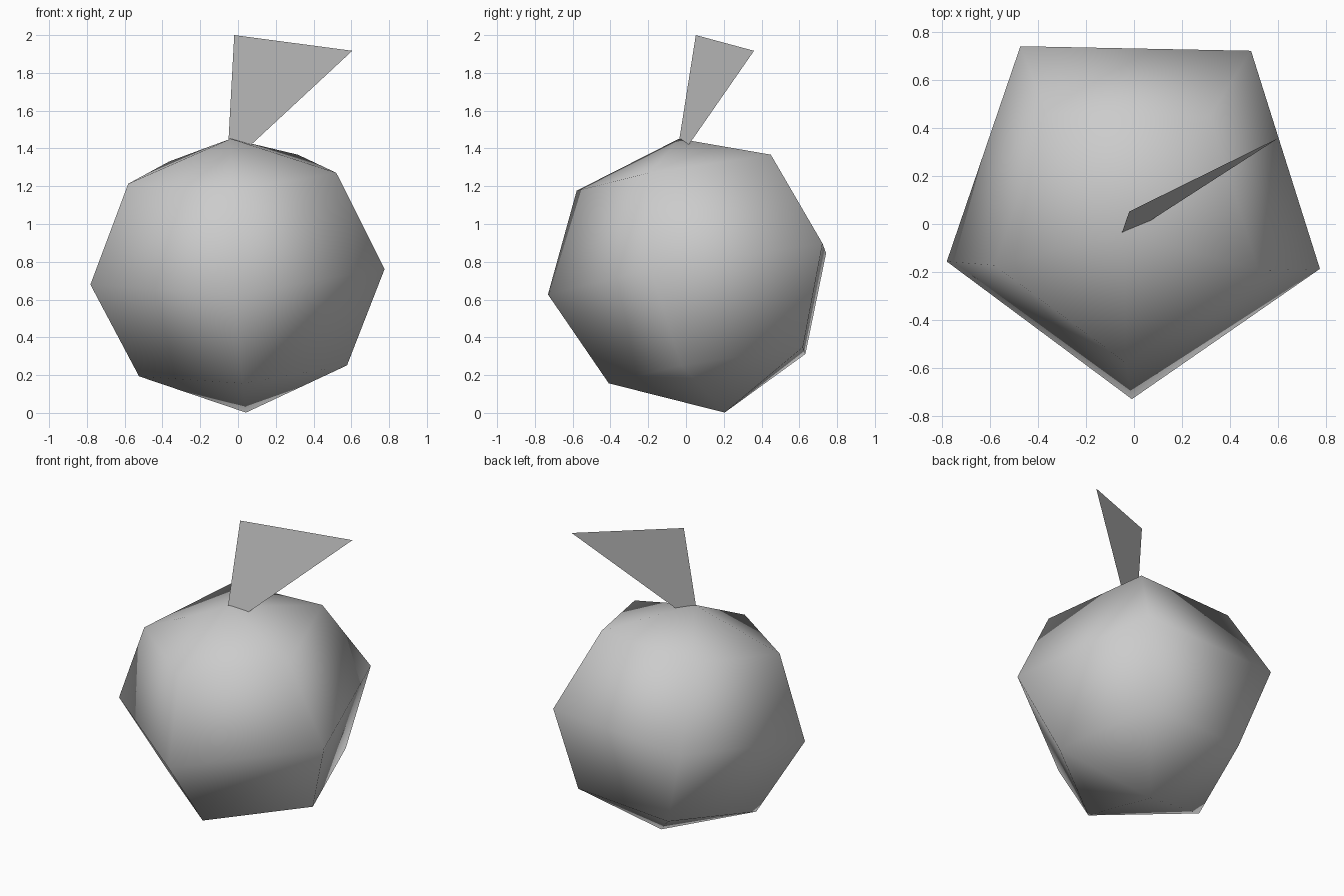
import bpy
import bmesh
from math import sin, cos, pi, tau
from mathutils import Matrix, Vector

cube = bpy.data.objects.get("Cube")
if cube:
    bpy.data.objects.remove(cube, do_unlink=True)


def make_material(name, color):
    mat = bpy.data.materials.new(name)
    mat.use_nodes = True
    mat.diffuse_color = color
    mat.node_tree.nodes["Principled BSDF"].inputs["Base Color"].default_value = color
    return mat


def make_object(name, bm, mat, smooth):
    mesh = bpy.data.meshes.new(name)
    for face in bm.faces:
        face.smooth = smooth
    bm.to_mesh(mesh)
    bm.free()
    mesh.materials.append(mat)
    obj = bpy.data.objects.new(name, mesh)
    bpy.context.collection.objects.link(obj)
    return obj


grey = make_material("plain grey", (0.6, 0.6, 0.6, 1))

# Fruit body: five-sided sphere with three rings between two poles
SIDES, RADIUS, HALF_HEIGHT = 5, 0.82, 0.732
bm = bmesh.new()
rings = []
for step in (-1, 0, 1):
    lat = step * pi / 4
    ring = []
    for k in range(SIDES):
        a = -pi / 2 + tau * k / SIDES
        r = RADIUS * cos(lat)
        ring.append(bm.verts.new((r * cos(a), r * sin(a), HALF_HEIGHT * sin(lat))))
    rings.append(ring)
bottom = bm.verts.new((0, 0, -0.772))
top = bm.verts.new((0, 0, 0.7))
for k in range(SIDES):
    n = (k + 1) % SIDES
    bm.faces.new((bottom, rings[0][n], rings[0][k]))
    bm.faces.new((top, rings[-1][k], rings[-1][n]))
    for low, high in zip(rings, rings[1:]):
        bm.faces.new((low[k], low[n], high[n], high[k]))

# Lean the body a little towards the front
up = Vector((-0.055, -0.164, 0.985)).normalized()
side = Vector((0.998, -0.02, 0.0545))
side = (side - up * side.dot(up)).normalized()
back = up.cross(side)
tilt = Matrix((side, back, up)).transposed().to_4x4()
bm.transform(Matrix.Translation((0, 0.078, 0.762)) @ tilt)
make_object("fruit_body", bm, grey, True)

# Leaf: single flat blade rising from the top
bm = bmesh.new()
outline = [(-0.05, -0.035, 1.45), (0.07, 0.015, 1.42),
           (0.605, 0.36, 1.917), (-0.02, 0.052, 2.0)]
bm.faces.new([bm.verts.new(p) for p in outline])
make_object("leaf", bm, grey, False)
